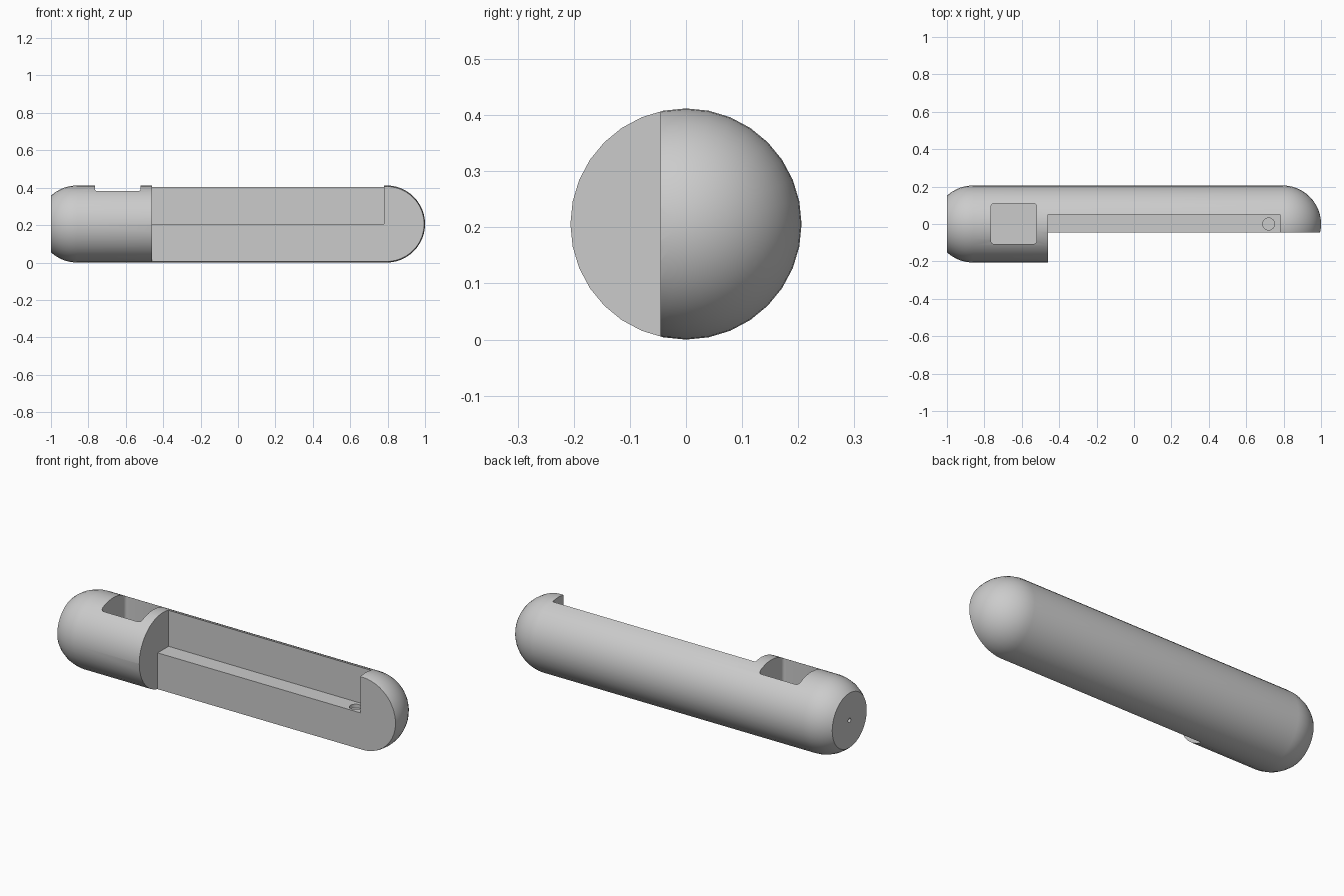
import bpy, bmesh, math
from mathutils import Matrix, Vector

cube = bpy.data.objects.get("Cube")
if cube:
    bpy.data.objects.remove(cube, do_unlink=True)

R = 0.206           # body radius, also the axis height
SEGMENTS = 32
grey = bpy.data.materials.new("light_grey")
grey.use_nodes = True
colour = (0.6, 0.6, 0.6, 1)
grey.diffuse_color = colour
grey.node_tree.nodes["Principled BSDF"].inputs["Base Color"].default_value = colour


def to_object(name, bm):
    bmesh.ops.recalc_face_normals(bm, faces=bm.faces[:])
    mesh = bpy.data.meshes.new(name)
    bm.to_mesh(mesh)
    bm.free()
    mesh.materials.append(grey)
    obj = bpy.data.objects.new(name, mesh)
    bpy.context.collection.objects.link(obj)
    return obj


def box(name, low, high, corner=0):
    bm = bmesh.new()
    low, high = Vector(low), Vector(high)
    bmesh.ops.create_cube(bm, size=1)
    bmesh.ops.scale(bm, vec=high - low, verts=bm.verts)
    bmesh.ops.translate(bm, vec=(low + high) / 2, verts=bm.verts)
    if corner:
        upright = [e for e in bm.edges
                   if abs(e.verts[0].co.z - e.verts[1].co.z) > 0.01]
        bmesh.ops.bevel(bm, geom=upright, offset=corner, segments=4,
                        profile=0.5, affect='EDGES')
    return to_object(name, bm)


def rod(name, centre, radius, length, axis='Z'):
    turn = Matrix.Rotation(math.pi / 2, 4, 'Y') if axis == 'X' else Matrix()
    bm = bmesh.new()
    bmesh.ops.create_cone(bm, cap_ends=True, segments=24, radius1=radius,
                          radius2=radius, depth=length,
                          matrix=Matrix.Translation(centre) @ turn)
    return to_object(name, bm)


def cut(target, cutter):
    cutter.hide_render = True
    mod = target.modifiers.new(cutter.name, 'BOOLEAN')
    mod.operation = 'DIFFERENCE'
    mod.solver = 'EXACT'
    mod.object = cutter
    bpy.context.view_layer.objects.active = target
    bpy.ops.object.modifier_apply(modifier=mod.name)
    bpy.data.objects.remove(cutter, do_unlink=True)


# Capsule body: revolved profile, truncated dome at one end, full dome at the other
left_centre, right_centre = -0.86, 1 - R
trim = math.acos((1 + left_centre) / R)
profile = [(-1, 0)]
for i in range(9):
    a = trim + (math.pi / 2 - trim) * i / 8
    profile.append((left_centre - R * math.cos(a), R * math.sin(a)))
for i in range(13):
    a = math.pi / 2 * (1 - i / 12)
    profile.append((right_centre + R * math.cos(a), R * math.sin(a)))

bm = bmesh.new()
verts = [bm.verts.new((x, 0, R + r)) for x, r in profile]
edges = [bm.edges.new(pair) for pair in zip(verts, verts[1:])]
bmesh.ops.spin(bm, geom=verts + edges, cent=(0, 0, R), axis=(1, 0, 0),
               angle=2 * math.pi, steps=SEGMENTS)
bmesh.ops.remove_doubles(bm, verts=bm.verts, dist=0.0001)
body = to_object("capsule_body", bm)

# Flat front face, ledge recess, ledge socket
cut(body, box("front_cut", (-0.46, -0.4, -0.1), (1.1, -0.045, 0.6)))
cut(body, box("ledge_cut", (-0.46, -0.3, R), (0.78, 0.05, 0.6)))
cut(body, rod("socket_cut", (0.72, 0, R), 0.032, 0.04))

# Square pocket in the top and the small end hole leading into it
cut(body, box("pocket_cut", (-0.765, -0.107, 0.19), (-0.52, 0.11, 0.6), 0.018))
cut(body, rod("end_hole_cut", (-0.9, 0, R), 0.012, 0.3, 'X'))

# Smooth curved surfaces, crisp cut edges
bpy.ops.object.select_all(action='DESELECT')
body.select_set(True)
bpy.context.view_layer.objects.active = body
bpy.ops.object.shade_smooth_by_angle(angle=math.radians(30))
